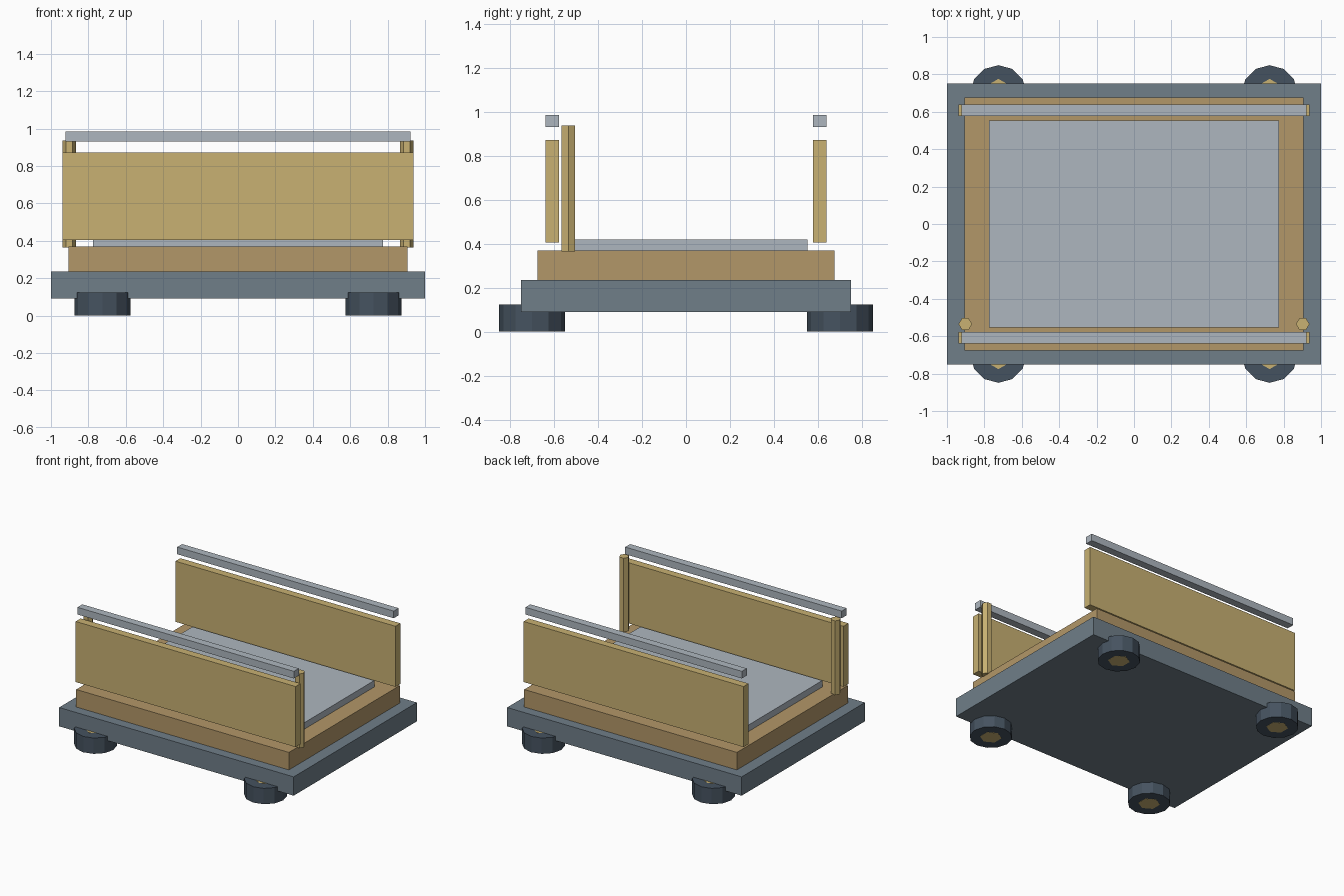
import bpy
from math import radians

if "Cube" in bpy.data.objects:
    bpy.data.objects.remove(bpy.data.objects["Cube"])


def material(name, rgb):
    mat = bpy.data.materials.new(name)
    mat.diffuse_color = (*rgb, 1)
    mat.use_nodes = True
    mat.node_tree.nodes["Principled BSDF"].inputs["Base Color"].default_value = mat.diffuse_color
    return mat


SLATE = material("slate", (0.16, 0.21, 0.25))
TAN = material("tan", (0.45, 0.31, 0.14))
STRAW = material("straw", (0.58, 0.44, 0.17))
STEEL = material("steel", (0.42, 0.47, 0.52))
RUBBER = material("rubber", (0.06, 0.085, 0.115))


def box(name, half_x, y0, y1, z0, z1, mat):
    bpy.ops.mesh.primitive_cube_add(size=1, location=(0, (y0 + y1) / 2, (z0 + z1) / 2))
    ob = bpy.context.object
    ob.name = name
    ob.scale = (2 * half_x, y1 - y0, z1 - z0)
    bpy.ops.object.transform_apply(location=False, rotation=False, scale=True)
    ob.data.materials.append(mat)


def prism(name, sides, radius, x, y, z0, z1, mat, turn=0):
    bpy.ops.mesh.primitive_cylinder_add(vertices=sides, radius=radius, depth=z1 - z0,
                                        location=(x, y, (z0 + z1) / 2),
                                        rotation=(0, 0, radians(turn)))
    ob = bpy.context.object
    ob.name = name
    ob.data.materials.append(mat)


# Stacked deck
box("base_deck", 1.0, -0.75, 0.75, 0.09, 0.235, SLATE)
box("middle_deck", 0.907, -0.675, 0.675, 0.235, 0.37, TAN)
box("top_plate", 0.775, -0.553, 0.553, 0.37, 0.42, STEEL)

# Side panels with floating rails above
for label, s in (("front", -1), ("back", 1)):
    y0, y1 = sorted((s * 0.578, s * 0.638))
    box(label + "_panel", 0.938, y0, y1, 0.405, 0.872, STRAW)
    box(label + "_rail", 0.923, y0, y1, 0.93, 0.985, STEEL)

for side, sx in (("left", -1), ("right", 1)):
    # Hexagonal posts behind the front panel
    prism(side + "_post", 6, 0.036, sx * 0.902, -0.535, 0.365, 0.937, STRAW, 30)
    # Flat disc feet with hexagonal hubs
    for label, sy in (("front", -1), ("back", 1)):
        x, y = sx * 0.725, sy * 0.699
        prism(f"{label}_{side}_foot", 12, 0.15, x, y, 0.001, 0.123, RUBBER)
        prism(f"{label}_{side}_hub", 6, 0.077, x, y, 0, 0.124, STRAW)
